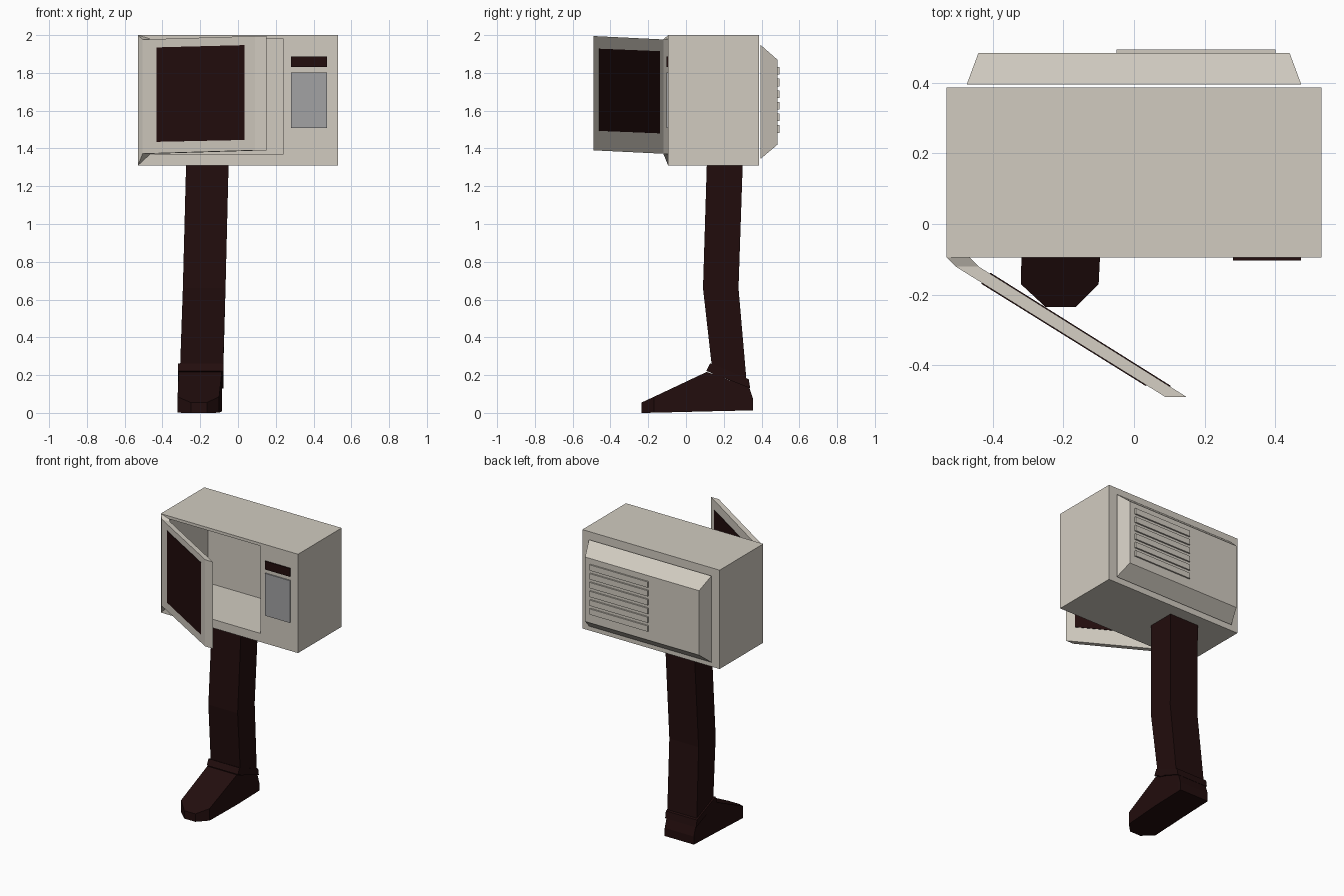
import bpy, bmesh
from mathutils import Vector

if "Cube" in bpy.data.objects:
    bpy.data.objects.remove(bpy.data.objects["Cube"])


def material(name, rgb):
    m = bpy.data.materials.new(name)
    m.diffuse_color = (*rgb, 1)
    m.use_nodes = True
    m.node_tree.nodes["Principled BSDF"].inputs["Base Color"].default_value = m.diffuse_color
    return m


CREAM = material("cream casing", (0.64, 0.60, 0.53))
DARK = material("dark brown", (0.016, 0.004, 0.004))
GREY = material("keypad grey", (0.36, 0.36, 0.37))


def loft(name, rings, mat):
    """Skin a list of equal-sized point rings and cap both ends."""
    bm = bmesh.new()
    loops = [[bm.verts.new(p) for p in ring] for ring in rings]
    n = len(loops[0])
    for a, b in zip(loops, loops[1:]):
        for i in range(n):
            j = (i + 1) % n
            bm.faces.new((a[i], a[j], b[j], b[i]))
    bm.faces.new(loops[0][::-1])
    bm.faces.new(loops[-1])
    bmesh.ops.recalc_face_normals(bm, faces=bm.faces)
    me = bpy.data.meshes.new(name)
    bm.to_mesh(me)
    bm.free()
    me.materials.append(mat)
    ob = bpy.data.objects.new(name, me)
    bpy.context.collection.objects.link(ob)
    return ob


def upright(x0, x1, z0, z1, y):
    """Rectangle facing along y."""
    return [(x0, y, z0), (x1, y, z0), (x1, y, z1), (x0, y, z1)]


def level(x0, x1, front, back):
    """Rectangle across the leg; front and back are (y, z)."""
    return [(x0, *front), (x1, *front), (x1, *back), (x0, *back)]


def box(name, x0, x1, y0, y1, z0, z1, mat):
    return loft(name, [upright(x0, x1, z0, z1, y) for y in (y0, y1)], mat)


# Casing with its open cooking cavity
loft("casing", [
    upright(-.53, .53, 1.31, 2, .386),
    upright(-.53, .53, 1.31, 2, -.095),
    upright(-.465, .24, 1.37, 1.98, -.095),
    upright(-.465, .24, 1.37, 1.98, .335)], CREAM)

# Tapered rear housing and vent slats
loft("rear_housing", [
    upright(-.473, .473, 1.345, 1.948, .395),
    upright(-.44, .44, 1.42, 1.87, .484)], CREAM)
for i in range(6):
    z = 1.503 + i * .0615
    box(f"vent_slat_{i + 1}", -.05, .40, .48, .494, z - .02, z + .02, CREAM)

# Control panel
box("display", .28, .472, -.103, -.094, 1.83, 1.888, DARK)
box("keypad", .28, .472, -.103, -.094, 1.508, 1.803, GREY)

# Swung-open door: hinge wedge, then slab
loft("door", [
    [(-.53, -.095, 1.31), (-.465, -.095, 1.37), (-.465, -.095, 1.98), (-.53, -.095, 2)],
    [(-.505, -.12, 1.372), (-.44, -.12, 1.372), (-.44, -.12, 1.977), (-.505, -.12, 1.977)],
    upright(.09, .15, 1.39, 1.995, -.49)], CREAM)


def door_window(name, start, end, side, u0, u1, zs):
    """Thin pane lying on the door face that runs from start to end."""
    a, b = Vector(start), Vector(end)
    d = (b - a).normalized()
    out = Vector((-d.y, d.x)) * side
    rings = []
    for off in (-.003, .003):
        p, q = a.lerp(b, u0) + out * off, a.lerp(b, u1) + out * off
        rings.append([(*p, zs[0]), (*q, zs[1]), (*q, zs[2]), (*p, zs[3])])
    loft(name, rings, DARK)


door_window("outer_window", (-.505, -.12), (.09, -.49), -1, .126, .908,
            (1.435, 1.445, 1.947, 1.935))
door_window("inner_window", (-.44, -.12), (.15, -.49), 1, .055, .92,
            (1.48, 1.493, 1.928, 1.915))

# Single bent leg
loft("leg", [
    level(-.275, -.05, (.11, 1.31), (.30, 1.31)),
    level(-.292, -.066, (.09, .66), (.278, .66)),
    level(-.308, -.08, (.142, .20), (.322, .15))], DARK)

# Sloped ankle cuff
loft("ankle_cuff", [
    level(-.317, -.077, (.127, .262), (.332, .178)),
    level(-.317, -.077, (.108, .222), (.34, .13))], DARK)

# Foot: sections from toe to heel (x0, x1, top y, top z, bottom z)
foot = [(-.25, -.165, -.235, .055, 0), (-.32, -.10, -.17, .085, .001),
        (-.314, -.086, .11, .217, .008), (-.31, -.085, .335, .135, .013),
        (-.31, -.085, .356, .07, .014)]
loft("foot", [upright(x0, x1, z0, z1, y) for x0, x1, y, z1, z0 in foot], DARK)
